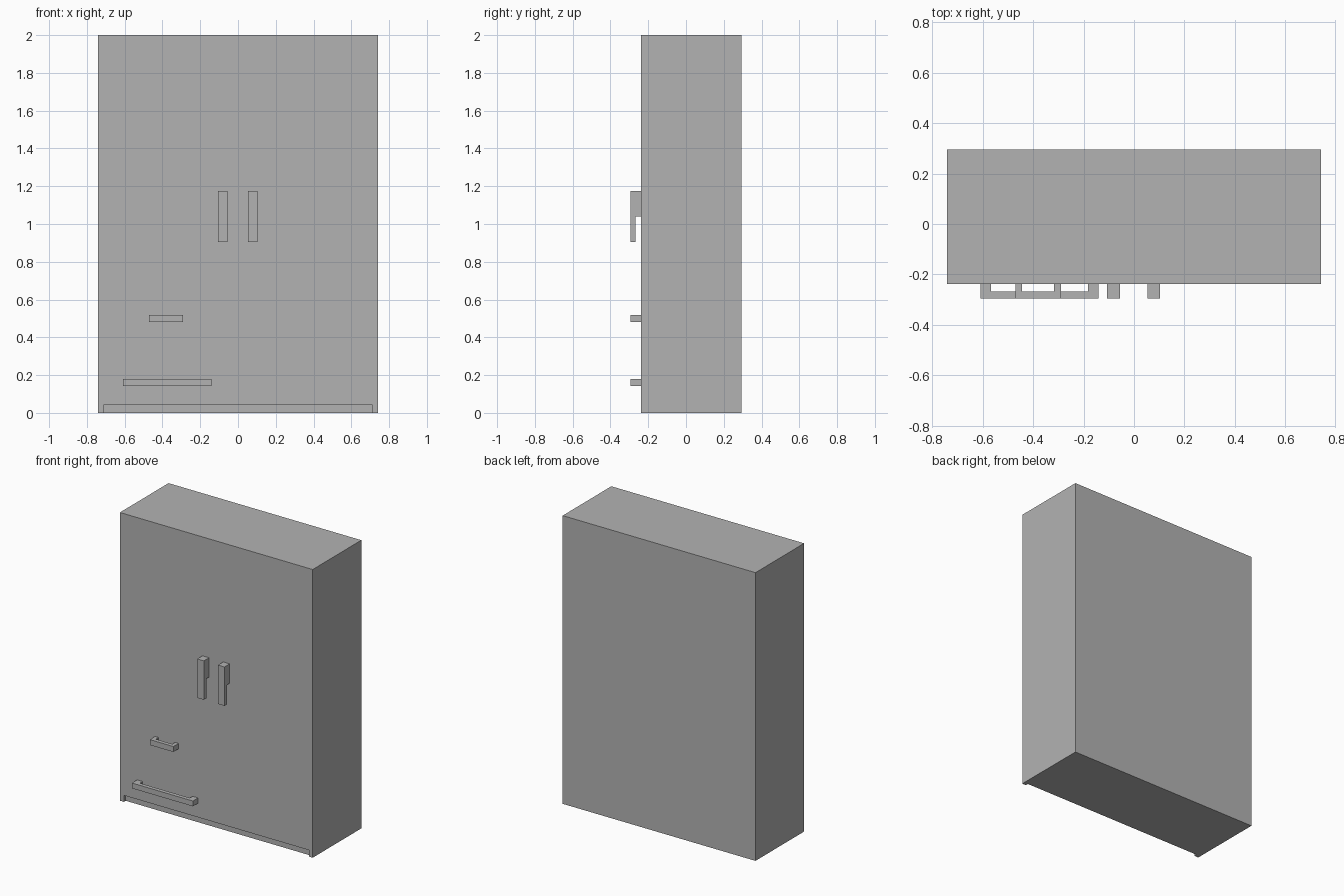
import bpy
import bmesh
from mathutils import Vector

default_cube = bpy.data.objects.get("Cube")
if default_cube:
    bpy.data.objects.remove(default_cube, do_unlink=True)

# One plain grey for the whole cabinet
grey = bpy.data.materials.new("plain_grey")
GREY = (0.45, 0.45, 0.45, 1)
grey.use_nodes = True
grey.diffuse_color = GREY
grey.node_tree.nodes["Principled BSDF"].inputs["Base Color"].default_value = GREY


def prism(name, profile, axis, start, end):
    """Extrude a 2D profile along an axis; profile holds the other two coordinates in x, y, z order."""
    slot = "xyz".index(axis)
    bm = bmesh.new()
    verts = []
    for a, b in profile:
        co = [a, b]
        co.insert(slot, start)
        verts.append(bm.verts.new(co))
    face = bm.faces.new(verts)
    grown = bmesh.ops.extrude_face_region(bm, geom=[face])
    shift = Vector((0, 0, 0))
    shift[slot] = end - start
    moved = [g for g in grown["geom"] if isinstance(g, bmesh.types.BMVert)]
    bmesh.ops.translate(bm, verts=moved, vec=shift)
    bmesh.ops.recalc_face_normals(bm, faces=bm.faces)
    mesh = bpy.data.meshes.new(name)
    bm.to_mesh(mesh)
    bm.free()
    mesh.materials.append(grey)
    obj = bpy.data.objects.new(name, mesh)
    bpy.context.collection.objects.link(obj)
    return obj


W, H = 0.74, 2.0            # half width and height
BACK, FRONT = 0.295, -0.238
PANEL = FRONT + 0.02        # back of the front panel
GRIP, GRIP_IN = -0.295, -0.268

# Carcass
prism("carcass", [(-W, PANEL), (W, PANEL), (W, BACK), (-W, BACK)], "z", 0, H)

# Front panel with a shallow toe recess between two feet
foot, kick = 0.71, 0.045
prism("front_panel",
      [(-W, 0), (-foot, 0), (-foot, kick), (foot, kick),
       (foot, 0), (W, 0), (W, H), (-W, H)], "y", FRONT, PANEL)

# Door handles: solid mount above, free-hanging grip below
door_profile = [(GRIP, 0.905), (GRIP_IN, 0.905), (GRIP_IN, 1.04),
                (FRONT, 1.04), (FRONT, 1.175), (GRIP, 1.175)]
for name, x in (("right_door_handle", -0.106), ("left_door_handle", 0.053)):
    prism(name, door_profile, "x", x, x + 0.05)


# Drawer handles: a bar on two legs
def drawer_handle(name, x0, x1, leg, z0, z1):
    profile = [(x0, FRONT), (x0, GRIP), (x1, GRIP), (x1, FRONT),
               (x1 - leg, FRONT), (x1 - leg, GRIP_IN),
               (x0 + leg, GRIP_IN), (x0 + leg, FRONT)]
    prism(name, profile, "z", z0, z1)


drawer_handle("upper_drawer_handle", -0.47, -0.29, 0.026, 0.48, 0.518)
drawer_handle("lower_drawer_handle", -0.608, -0.14, 0.042, 0.143, 0.18)
